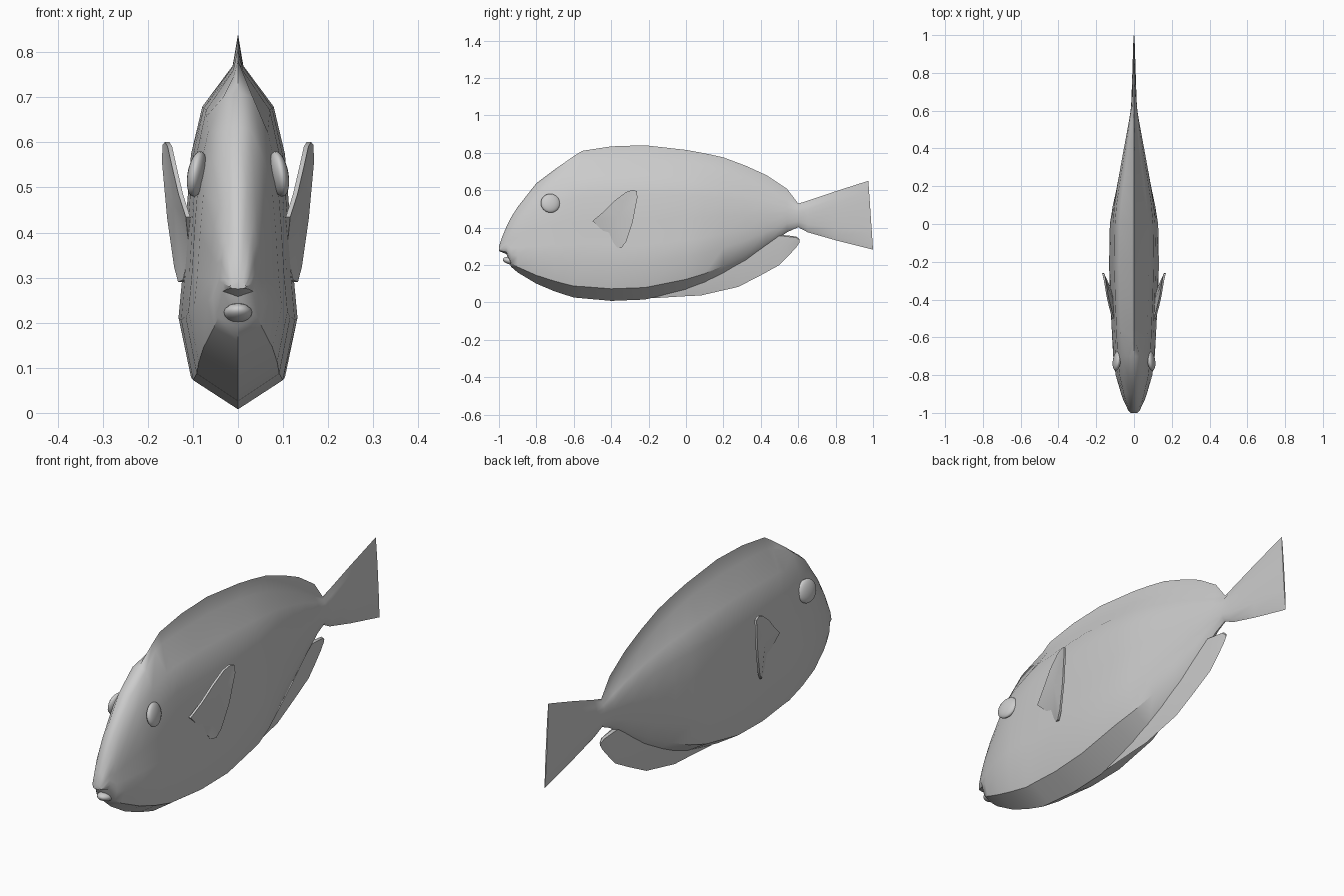
import bpy, bmesh, math

if "Cube" in bpy.data.objects:
    bpy.data.objects.remove(bpy.data.objects["Cube"])

def finish(name, bm, angle=40):
    bmesh.ops.recalc_face_normals(bm, faces=bm.faces)
    me = bpy.data.meshes.new(name)
    bm.to_mesh(me)
    bm.free()
    ob = bpy.data.objects.new(name, me)
    bpy.context.collection.objects.link(ob)
    bpy.ops.object.select_all(action='DESELECT')
    ob.select_set(True)
    bpy.context.view_layer.objects.active = ob
    bpy.ops.object.shade_smooth_by_angle(angle=math.radians(angle))
    return ob

def loft(rings):
    bm = bmesh.new()
    rows = [[bm.verts.new(p) for p in r] for r in rings]
    n = len(rows[0])
    for a, b in zip(rows, rows[1:]):
        for i in range(n):
            j = (i + 1) % n
            bm.faces.new((a[i], a[j], b[j], b[i]))
    bm.faces.new(rows[0])
    bm.faces.new(rows[-1])
    return bm

# Body: stations of y, belly z, back z, dorsal crest z, half width
stations = [
    (-1.00, .275, .293, .298, .018), (-.985, .268, .34, .345, .032),
    (-.96, .258, .395, .405, .042), (-.935, .19, .445, .455, .056),
    (-.90, .16, .50, .51, .068), (-.80, .10, .625, .637, .097),
    (-.70, .058, .70, .712, .110), (-.60, .026, .745, .782, .116),
    (-.555, .022, .76, .81, .118), (-.40, .008, .768, .834, .126),
    (-.22, .015, .77, .840, .132), (0, .065, .75, .815, .128),
    (.10, .10, .73, .797, .115), (.20, .148, .705, .775, .095),
    (.32, .215, .66, .73, .070), (.43, .295, .61, .68, .048),
    (.54, .375, .55, .607, .028), (.60, .402, .515, .528, .018),
    (.65, .375, .535, .543, .014), (.80, .332, .588, .594, .009),
    (.99, .282, .644, .65, .003)]
frac = (.085, .26, .39, .56, .74, .88, 1)
front = (.79, 1, .93, .87, .79, .60)
rear = (.58, .88, .97, 1, .86, .60)
rings = []
for y, bot, back, crest, w in stations:
    t = min(max(y / .4, 0), 1)
    ridge = .30 if y < -.65 else .09
    half = [(w * (f * (1 - t) + r * t)) for f, r in zip(front, rear)] + [w * ridge]
    side = [(x, y, bot + q * (back - bot)) for x, q in zip(half, frac)]
    rings.append([(0, y, bot)] + side + [(0, y, crest)]
                 + [(-x, v, z) for x, v, z in reversed(side)])
# Slanted trailing edge of the tail fin
rings[-1] = [(x, 1 - .025 * (z - .282) / .368, z) for x, y, z in rings[-1]]
finish("body_with_dorsal_and_tail", loft(rings))

# Anal fin: y, lower z, upper z, half thickness at the root
anal = [(-.18, .022, .06, .004), (-.02, .032, .12, .016), (.08, .037, .15, .018),
        (.28, .083, .24, .016), (.40, .145, .31, .014), (.50, .20, .362, .012),
        (.54, .24, .358, .010), (.59, .295, .352, .007), (.607, .32, .338, .003)]
finish("anal_fin", loft([[(0, y, a), (w * .7, y, (a + b) / 2), (w, y, b - .006), (0, y, b),
                          (-w, y, b - .006), (-w * .7, y, (a + b) / 2)]
                         for y, a, b, w in anal]))

# Lower lip
bm = bmesh.new()
bmesh.ops.create_uvsphere(bm, u_segments=14, v_segments=8, radius=1)
lip = finish("lower_lip", bm)
lip.scale = (.032, .042, .020)
lip.location = (0, -.938, .222)
lip.rotation_euler = (math.radians(-12), 0, 0)

# Paired pectoral fins and eyes
fin = [(.112, -.50, .435), (.128, -.44, .485), (.142, -.38, .545), (.152, -.32, .59),
       (.158, -.285, .601), (.163, -.262, .595), (.165, -.26, .56), (.153, -.285, .43),
       (.138, -.32, .325), (.129, -.345, .29), (.118, -.37, .295), (.104, -.42, .36)]
for s, label in ((1, "right"), (-1, "left")):
    bm = bmesh.new()
    outer = [bm.verts.new((s * (x + .004), y, z)) for x, y, z in fin]
    inner = [bm.verts.new((s * (x - .006), y, z)) for x, y, z in fin]
    n = len(fin)
    for ring, off in ((outer, .005), (inner, -.009)):
        c = bm.verts.new((s * (.137 + off), -.36, .46))
        for i in range(n):
            bm.faces.new((ring[i], ring[(i + 1) % n], c))
    for i in range(n):
        j = (i + 1) % n
        bm.faces.new((outer[i], outer[j], inner[j], inner[i]))
    finish("pectoral_fin_" + label, bm)

    bm = bmesh.new()
    bmesh.ops.create_uvsphere(bm, u_segments=20, v_segments=12, radius=1)
    eye = finish("eye_" + label, bm)
    eye.scale = (.020, .052, .051)
    eye.location = (s * .091, -.725, .53)
    eye.rotation_euler = (0, math.radians(-10 * s), math.radians(8 * s))
